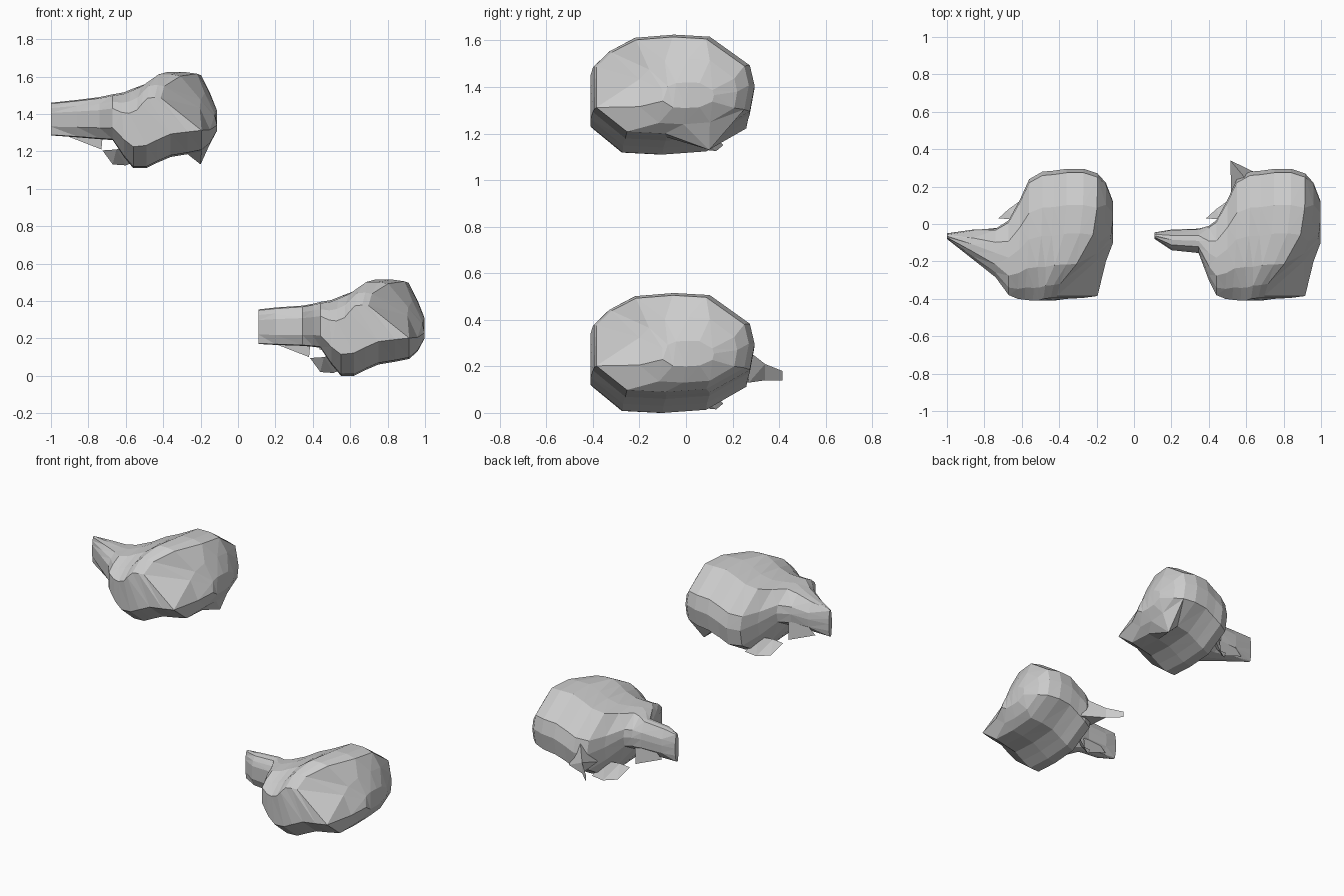
import bpy, bmesh

# Unit cross-section (u = front to back, v = bottom to top)
RING = [(0, .27), (0, .69), (.1, .84), (.26, .97), (.5, 1), (.72, .98), (.97, .7),
        (1, .5), (.97, .25), (.72, .03), (.45, 0), (.2, .02)]

# Main body stations: x, front y, back y, bottom z, top z, backward lean of upper front edge
BODY = [(.50, -.40, .13, .06, .405, .03), (.55, -.405, .24, .0, .425, .06),
        (.62, -.41, .28, .0, .45, .13), (.68, -.41, .285, .03, .48, .22),
        (.75, -.40, .295, .06, .515, .32), (.84, -.395, .295, .075, .515, .45),
        (.915, -.385, .27, .09, .505, .56), (.96, -.20, .22, .13, .41, .14),
        (.998, -.10, .12, .20, .31, .04)]

# Tails: a broad one blending into the front, and a slim one
BROAD = [(.11, -.08, -.05, .175, .35, 0), (.25, -.19, -.03, .165, .365, 0),
         (.37, -.285, -.025, .155, .38, 0), (.44, -.38, .02, .15, .395, 0)]
SLIM = [(.11, -.08, -.045, .17, .355, 0), (.20, -.14, -.03, .165, .365, 0),
        (.345, -.155, -.025, .16, .375, 0), (.40, -.30, -.01, .155, .385, 0),
        (.44, -.38, .02, .15, .395, 0)]


def finish(name, bm, offset):
    bmesh.ops.recalc_face_normals(bm, faces=bm.faces)
    mesh = bpy.data.meshes.new(name)
    bm.to_mesh(mesh)
    bm.free()
    ob = bpy.data.objects.new(name, mesh)
    ob.location = offset
    bpy.context.collection.objects.link(ob)
    return ob


def loft(name, stations, offset, point=None):
    bm = bmesh.new()
    rings = []
    for x, yf, yb, zb, zt, lean in stations:
        rings.append([bm.verts.new((x - lean * (1 - u) ** 4 * max(0, v - .3),
                                    yf + (yb - yf) * u, zb + (zt - zb) * v))
                      for u, v in RING])
    n = len(RING)
    for a, b in zip(rings, rings[1:]):
        for i in range(n):
            j = (i + 1) % n
            bm.faces.new((a[i], a[j], b[j], b[i]))
    bm.faces.new(rings[0])
    bm.faces.new(rings[-1])
    if point:                                 # pull one underside corner down
        rings[-3][9].co = point
    bmesh.ops.triangulate(bm, faces=bm.faces)
    return finish(name, bm, offset)


def patch(name, pts, faces, offset):
    bm = bmesh.new()
    vs = [bm.verts.new(p) for p in pts]
    for f in faces:
        bm.faces.new([vs[i] for i in f])
    return finish(name, bm, offset)


for label, tail, offset, point in (("upper", BROAD, (-1.11, 0, 1.11), (.91, .10, .02)),
                                   ("lower", SLIM, (0, 0, 0), None)):
    loft(label + "_shell", tail + BODY, offset, point)
    # hanging flap below the tail
    patch(label + "_tail_flap", [(.20, -.04, .17), (.25, -.038, .215), (.39, -.03, .215),
                                 (.38, -.02, .10)], [(0, 1, 2, 3)], offset)
    # small fin under the notch, sloping up into the body
    patch(label + "_fin", [(.385, .03, .095), (.44, .08, .02), (.46, .025, .10),
                           (.51, .13, .015), (.53, .08, .12), (.57, .16, .04)],
          [(0, 1, 2), (1, 3, 2), (2, 3, 4), (3, 5, 4)], offset)

# Rear spur with a thin ribbon tip, on the lower shell only
patch("rear_spur", [(.52, .17, .15), (.66, .27, .13), (.59, .25, .28), (.515, .34, .14),
                    (.515, .34, .21), (.435, .415, .14), (.435, .415, .18)],
      [(0, 3, 4), (0, 4, 2), (2, 4, 1), (1, 4, 3), (0, 1, 3), (3, 5, 6, 4)], (0, 0, 0))
